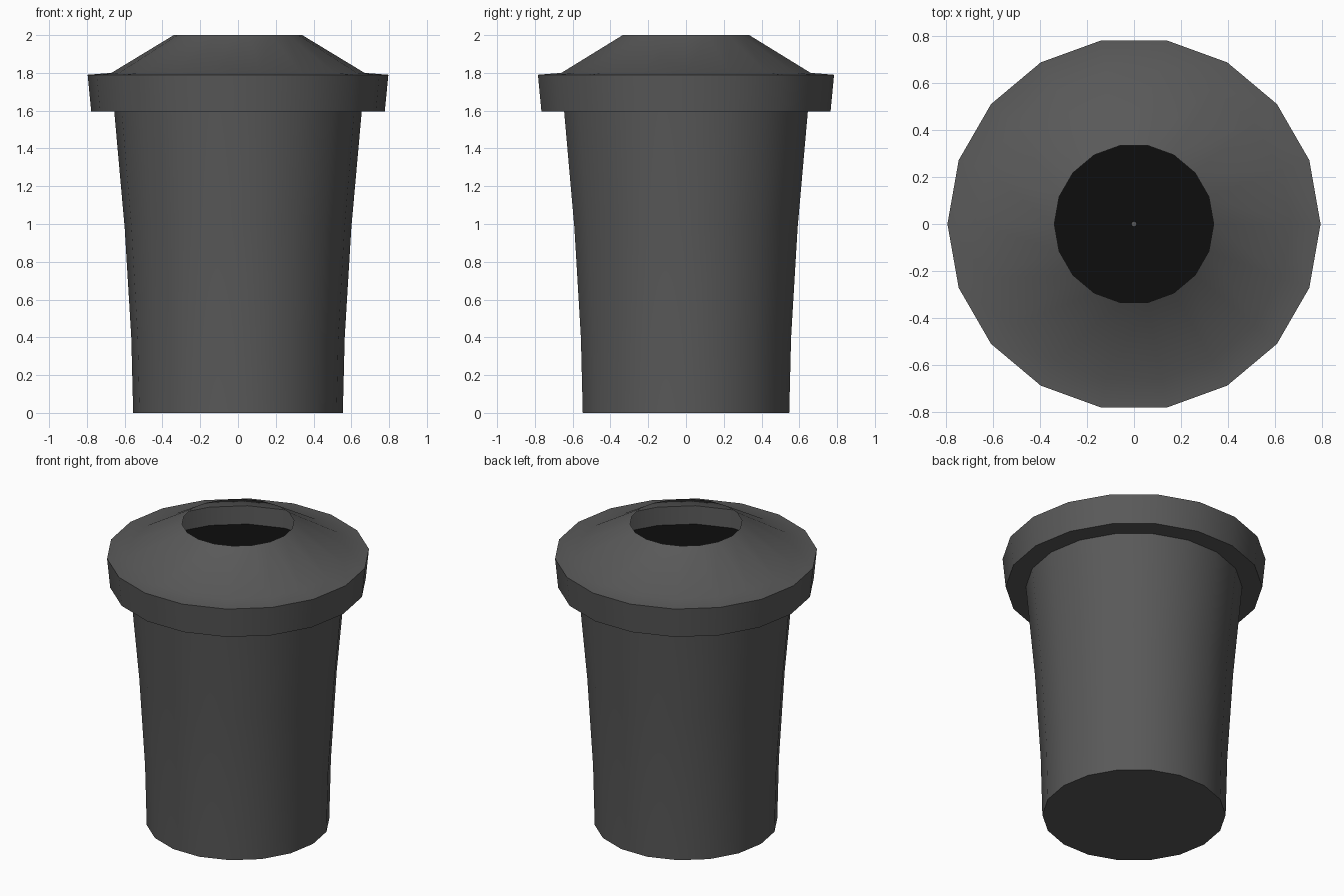
import bpy, bmesh
from math import cos, sin, tau, radians

if "Cube" in bpy.data.objects:
    bpy.data.objects.remove(bpy.data.objects["Cube"])

SIDES = 18


def material(name, value):
    mat = bpy.data.materials.new(name)
    mat.diffuse_color = (value, value, value, 1)
    mat.use_nodes = True
    mat.node_tree.nodes["Principled BSDF"].inputs["Base Color"].default_value = mat.diffuse_color
    return mat


def lathe(name, profile, mat, cap_start=False):
    """Spin (radius, height) points, listed bottom to top on the outside."""
    bm = bmesh.new()
    rings = [[bm.verts.new((r * cos(tau * i / SIDES), r * sin(tau * i / SIDES), z))
              for i in range(SIDES)] for r, z in profile]
    for a, b in zip(rings, rings[1:]):
        for i in range(SIDES):
            j = (i + 1) % SIDES
            bm.faces.new((a[i], a[j], b[j], b[i]))
    if cap_start:
        bm.faces.new(rings[0][::-1])
    mesh = bpy.data.meshes.new(name)
    bm.to_mesh(mesh)
    bm.free()
    mesh.materials.append(mat)
    obj = bpy.data.objects.new(name, mesh)
    bpy.context.collection.objects.link(obj)
    bpy.context.view_layer.objects.active = obj
    bpy.ops.object.select_all(action='DESELECT')
    obj.select_set(True)
    bpy.ops.object.shade_smooth_by_angle(angle=radians(30))
    return obj


grey = material("dark_grey", 0.1)
black = material("black", 0.004)

# Tapered bin body with closed base
lathe("bin_body", [(0.555, 0), (0.565, 0.4), (0.60, 0.98), (0.655, 1.595)], grey, True)

# Overhanging rim and sloped lid with an open mouth
lathe("bin_lid", [(0.655, 1.595), (0.777, 1.595), (0.796, 1.79),
                  (0.67, 1.80), (0.34, 2.0)], grey)

# Dark floor seen through the mouth
floor = lathe("mouth_floor", [(0.665, 1.68), (0.01, 1.68)], black)

# Inner wall between the floor and the lid slope
lathe("mouth_wall", [(0.67, 1.80), (0.665, 1.68)], grey)
